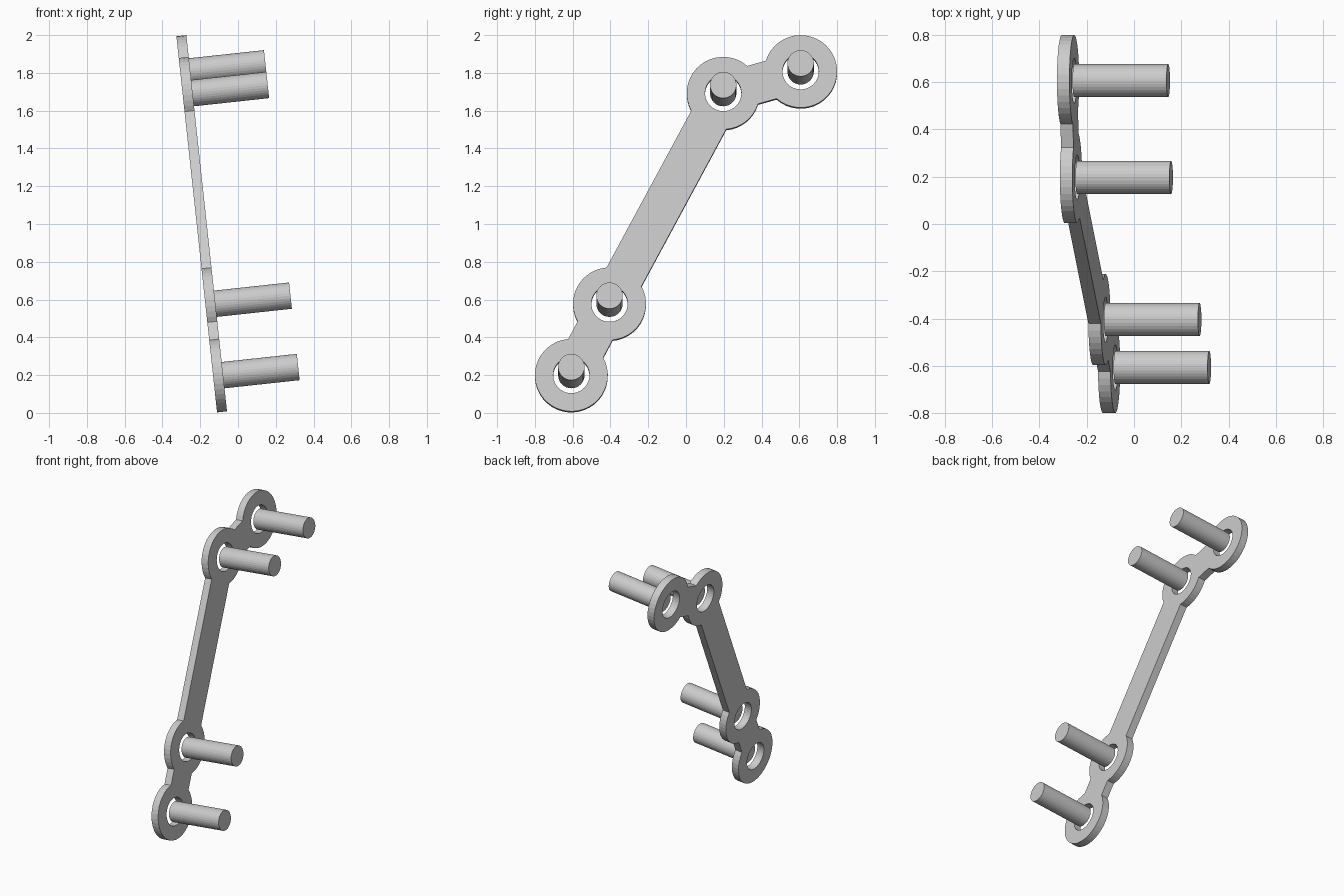
import bpy, bmesh
from math import sin, cos, atan2, asin, tau, radians, ceil
from mathutils import Matrix, Vector

cube = bpy.data.objects.get("Cube")
if cube:
    bpy.data.objects.remove(cube, do_unlink=True)

TILT = radians(6.17)
THICK = 0.053
RING_R, HOLE_R, PIN_R = 0.193, 0.096, 0.07
PIN_LEN = 0.4
BAR_HALF = 0.105
SIDES = 40

# Ring centres as (y, z), from the lowest ring to the highest
centres = [Vector((y, z / cos(TILT))) for y, z in
           [(-0.607, 0.197), (-0.405, 0.575), (0.197, 1.69), (0.607, 1.805)]]

# Plate frame: local X runs along world y, local Y up the plate, local Z out of its face
frame = Matrix(((0, -sin(TILT), cos(TILT), -0.084),
                (1, 0, 0, 0),
                (0, cos(TILT), sin(TILT), 0),
                (0, 0, 0, 1)))


def arc(centre, radius, start, sweep):
    n = max(2, ceil(SIDES * sweep / tau))
    return [centre + radius * Vector((cos(start + sweep * i / n), sin(start + sweep * i / n)))
            for i in range(n + 1)]


def plate_outline():
    """Walk up one side of the linkage and down the other, joining ring arcs with bars."""
    walk = [0, 1, 2, 3, 2, 1]
    spread = asin(BAR_HALF / RING_R)
    points = []
    for i, ring in enumerate(walk):
        back = centres[walk[i - 1]] - centres[ring]
        ahead = centres[walk[(i + 1) % len(walk)]] - centres[ring]
        start = atan2(back.y, back.x) + spread
        end = atan2(ahead.y, ahead.x) - spread
        points += arc(centres[ring], RING_R, start, (end - start) % tau)
    return points


def add_spline(curve, points):
    spline = curve.splines.new('POLY')
    spline.points.add(len(points) - 1)
    for p, co in zip(spline.points, points):
        p.co = (co.x, co.y, 0, 1)
    spline.use_cyclic_u = True


# Flat linkage plate with four round holes
curve = bpy.data.curves.new("linkage_plate", 'CURVE')
curve.dimensions = '2D'
curve.fill_mode = 'BOTH'
curve.extrude = THICK / 2
add_spline(curve, plate_outline())
for c in centres:
    add_spline(curve, arc(c, HOLE_R, 0, tau)[:-1])
plate = bpy.data.objects.new("linkage_plate", curve)
bpy.context.collection.objects.link(plate)
plate.matrix_world = frame
bpy.ops.object.select_all(action='DESELECT')
plate.select_set(True)
bpy.context.view_layer.objects.active = plate
bpy.ops.object.convert(target='MESH')
plate = bpy.context.view_layer.objects.active

bm = bmesh.new()
bm.from_mesh(plate.data)
bmesh.ops.remove_doubles(bm, verts=bm.verts, dist=1e-5)
bmesh.ops.recalc_face_normals(bm, faces=bm.faces)
for face in bm.faces:
    face.smooth = False
bm.to_mesh(plate.data)
bm.free()

# Pins standing out from the plate face, one centred on each hole
names = ["lowest_pin", "lower_pin", "upper_pin", "highest_pin"]
for name, c in zip(names, centres):
    mesh = bpy.data.meshes.new(name)
    bm = bmesh.new()
    bmesh.ops.create_cone(bm, cap_ends=True, segments=32, radius1=PIN_R, radius2=PIN_R,
                          depth=PIN_LEN)
    bm.to_mesh(mesh)
    bm.free()
    pin = bpy.data.objects.new(name, mesh)
    bpy.context.collection.objects.link(pin)
    pin.matrix_world = frame @ Matrix.Translation((c.x, c.y, (THICK + PIN_LEN) / 2))
